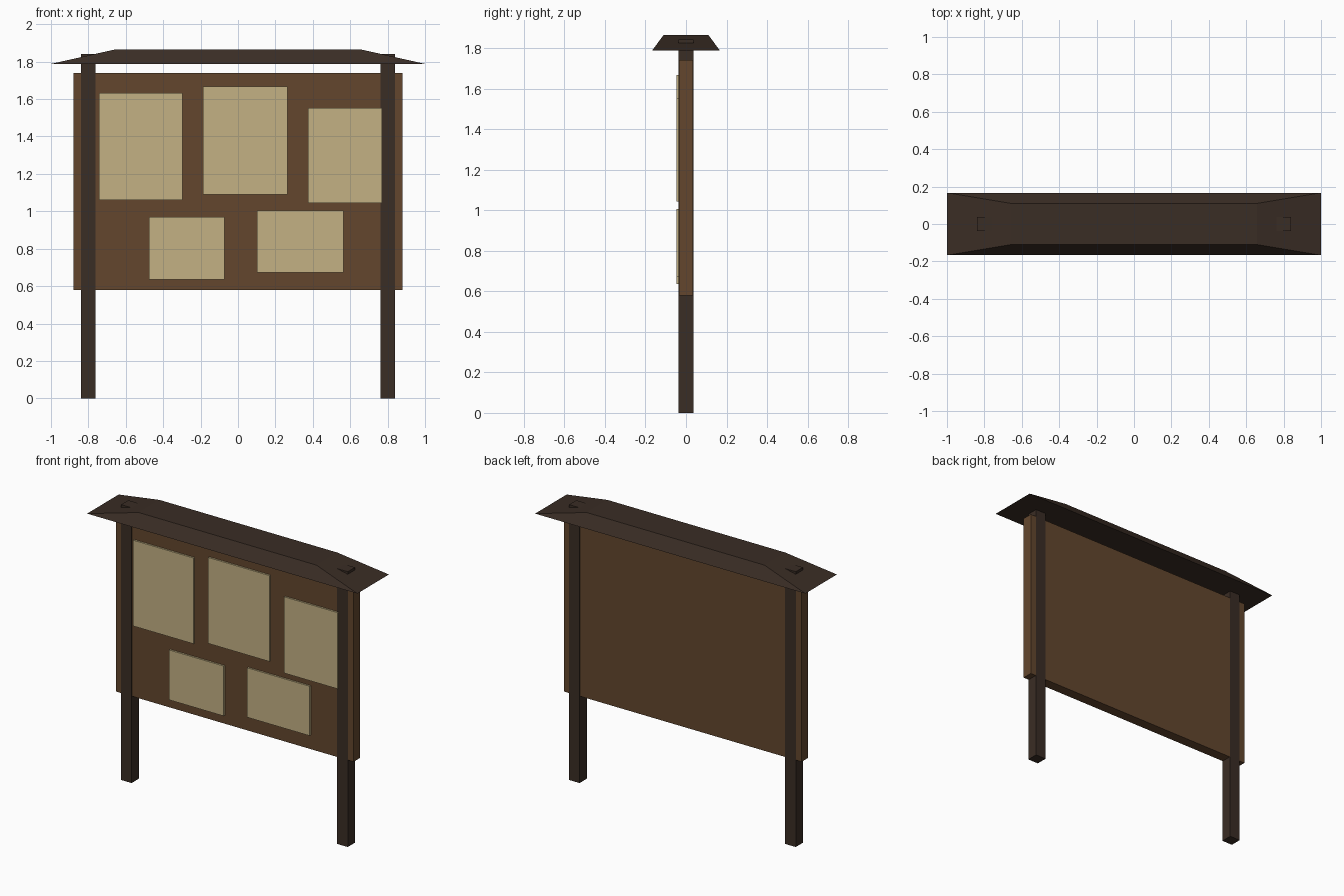
import bpy, bmesh

if "Cube" in bpy.data.objects:
    bpy.data.objects.remove(bpy.data.objects["Cube"])


def material(name, rgb):
    m = bpy.data.materials.new(name)
    m.diffuse_color = (*rgb, 1)
    m.use_nodes = True
    m.node_tree.nodes["Principled BSDF"].inputs["Base Color"].default_value = m.diffuse_color
    return m


dark_wood = material("dark wood", (0.042, 0.026, 0.018))
board_brown = material("board brown", (0.125, 0.062, 0.027))
parchment = material("parchment", (0.55, 0.44, 0.23))


def box(name, x, y, z, mat, taper=(1, 1)):
    """Box from (min, max) ranges; taper scales the top face in x and y."""
    bm = bmesh.new()
    bmesh.ops.create_cube(bm, size=1)
    for v in bm.verts:
        top = v.co.z > 0
        sx, sy = taper if top else (1, 1)
        v.co = ((x[0] + x[1]) / 2 + v.co.x * (x[1] - x[0]) * sx,
                (y[0] + y[1]) / 2 + v.co.y * (y[1] - y[0]) * sy,
                z[1] if top else z[0])
    mesh = bpy.data.meshes.new(name)
    bm.to_mesh(mesh)
    bm.free()
    mesh.materials.append(mat)
    ob = bpy.data.objects.new(name, mesh)
    bpy.context.collection.objects.link(ob)
    return ob


# Two posts, their tops poking slightly through the roof slopes
for side, cx in (("left", -0.8), ("right", 0.8)):
    box(side + "_post", (cx - 0.039, cx + 0.039), (-0.038, 0.038), (0, 1.842), dark_wood)

# Notice board between and beyond the posts
box("board", (-0.88, 0.88), (-0.035, 0.035), (0.58, 1.74), board_brown)

# Hipped roof with a flat top
box("roof", (-1, 1), (-0.167, 0.167), (1.788, 1.865), dark_wood, taper=(0.658, 0.66))

# Pinned notices: x range, z range
notices = [
    ((-0.744, -0.296), (1.059, 1.633)),
    ((-0.188, 0.265), (1.091, 1.666)),
    ((0.374, 0.771), (1.043, 1.553)),
    ((-0.477, -0.073), (0.636, 0.970)),
    ((0.101, 0.563), (0.674, 1.005)),
]
for i, (x, z) in enumerate(notices, 1):
    box(f"notice_{i}", x, (-0.047, -0.035), z, parchment)
